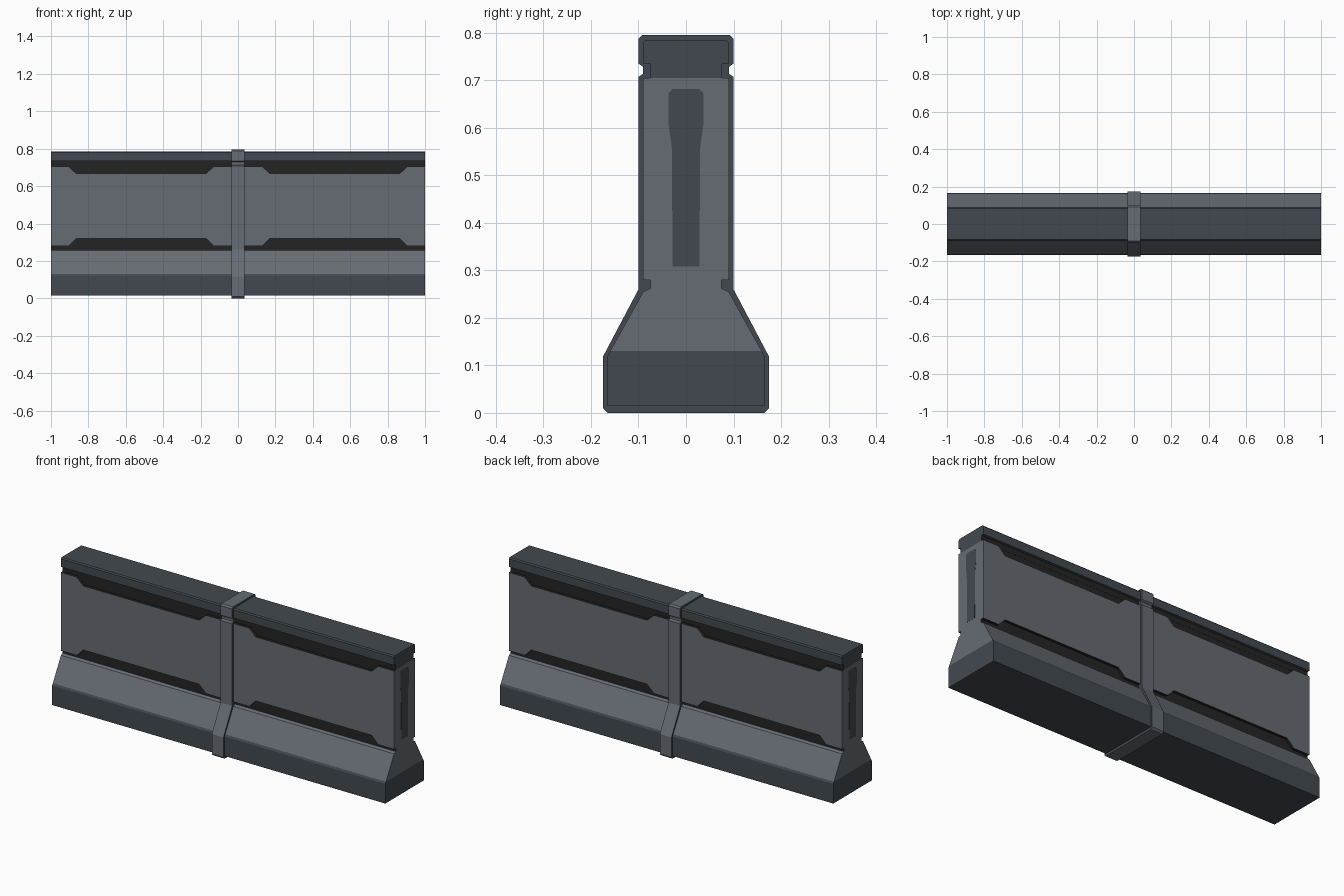
import bpy, bmesh
from mathutils import Vector

if "Cube" in bpy.data.objects:
    bpy.data.objects.remove(bpy.data.objects["Cube"])


def material(name, rgb):
    def lin(c):
        c /= 255
        return c / 12.92 if c <= 0.04045 else ((c + 0.055) / 1.055) ** 2.4
    m = bpy.data.materials.new(name)
    m.diffuse_color = (*[lin(c) for c in rgb], 1)
    m.use_nodes = True
    m.node_tree.nodes["Principled BSDF"].inputs["Base Color"].default_value = m.diffuse_color
    return m


LIGHT, DARK, BLACK = 0, 1, 2
MATS = [material("concrete grey", (102, 108, 115)),
        material("dark slate", (66, 73, 80)),
        material("groove black", (36, 36, 36))]


def solid(name, pts, direction, rule, cut_z=None):
    """Extrude a closed outline and colour its faces with rule(centre, normal)."""
    bm = bmesh.new()
    face = bm.faces.new([bm.verts.new(p) for p in pts])
    ext = bmesh.ops.extrude_face_region(bm, geom=[face], use_keep_orig=True)
    moved = [v for v in ext["geom"] if isinstance(v, bmesh.types.BMVert)]
    bmesh.ops.translate(bm, verts=moved, vec=Vector(direction))
    if cut_z is not None:
        bmesh.ops.bisect_plane(bm, geom=bm.verts[:] + bm.edges[:] + bm.faces[:],
                               plane_co=(0, 0, cut_z), plane_no=(0, 0, 1))
    bmesh.ops.recalc_face_normals(bm, faces=bm.faces)
    bm.normal_update()
    for f in bm.faces:
        f.material_index = rule(f.calc_center_median(), f.normal)
    mesh = bpy.data.meshes.new(name)
    bm.to_mesh(mesh)
    bm.free()
    for m in MATS:
        mesh.materials.append(m)
    ob = bpy.data.objects.new(name, mesh)
    bpy.context.collection.objects.link(ob)
    return ob


def prism(name, half, x0, x1, rule, cut_z=None):
    """Prism along x from half a (y, z) profile, mirrored in y."""
    full = half + [(-y, z) for y, z in reversed(half)]
    return solid(name, [(x0, y, z) for y, z in full], (x1 - x0, 0, 0), rule, cut_z)


# Flared base: dark foot, lighter slope
prism("base", [(0.165, 0.014), (0.165, 0.12), (0.09, 0.255), (0.075, 0.262)],
      -1, 1, lambda c, n: DARK if c.z < 0.13 else LIGHT, 0.13)

# Recessed wall core seen inside the grooves
prism("wall_core", [(0.075, 0.25), (0.075, 0.705)], -1, 1,
      lambda c, n: LIGHT if abs(n.x) > 0.5 else BLACK)

# Top cap with a narrow neck
prism("top_cap", [(0.076, 0.705), (0.076, 0.735), (0.09, 0.735), (0.09, 0.779),
                  (0.084, 0.785)], -1, 1,
      lambda c, n: BLACK if c.z < 0.73 and abs(n.y) > 0.5 else DARK)

# Side panels with notched top and bottom edges
low = [(0.13, 0.28), (0.17, 0.32), (0.865, 0.32), (0.905, 0.28), (1, 0.28)]
high = [(1, 0.705), (0.905, 0.705), (0.865, 0.667), (0.17, 0.667), (0.13, 0.705)]
right = low + high
outline = right + [(-x, z) for x, z in reversed(right)]
for label, s in (("front", -1), ("back", 1)):
    solid(label + "_panel", [(x, s * 0.074, z) for x, z in outline],
          (0, s * 0.016, 0),
          lambda c, n: BLACK if abs(n.z) > 0.3 else LIGHT)

# Dark joint strip on each end
strip = [(0.028, 0.308), (0.03, 0.56), (0.037, 0.61), (0.037, 0.672), (0.028, 0.682)]
for label, s in (("left", -1), ("right", 1)):
    prism(label + "_joint_strip", strip, s * 0.994, s * 1.0008, lambda c, n: DARK)

# Central clamp band wrapping the whole section
prism("clamp_band", [(0.165, 0.0), (0.175, 0.01), (0.175, 0.118), (0.10, 0.26),
                     (0.10, 0.707), (0.09, 0.714), (0.09, 0.728), (0.10, 0.735),
                     (0.10, 0.787), (0.092, 0.795)], -0.035, 0.035,
      lambda c, n: DARK if abs(n.x) > 0.5 else LIGHT)
